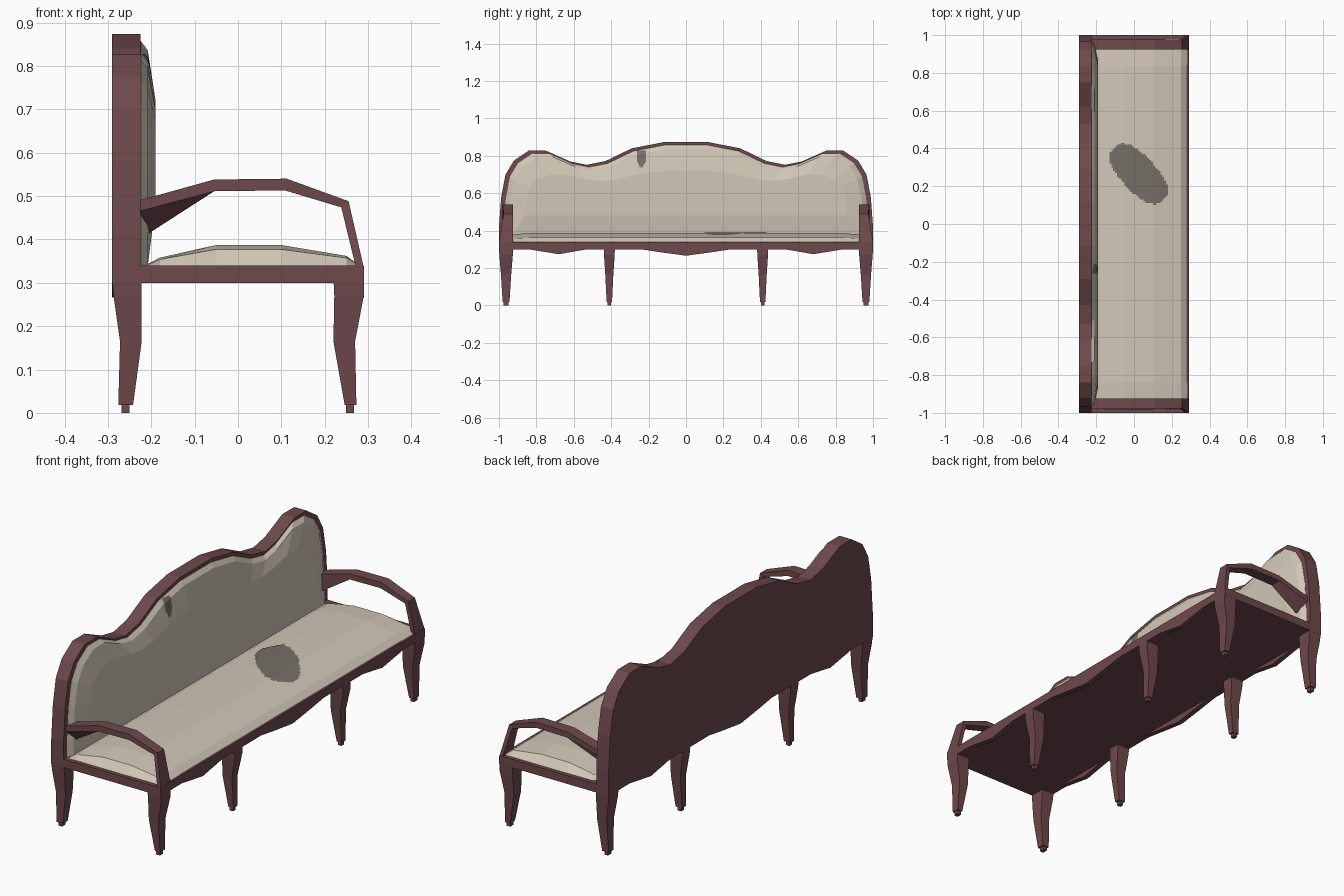
import bpy, bmesh
from mathutils import Vector
from mathutils.bvhtree import BVHTree

if "Cube" in bpy.data.objects:
    bpy.data.objects.remove(bpy.data.objects["Cube"])


def material(name, rgb):
    m = bpy.data.materials.new(name)
    m.diffuse_color = (*rgb, 1)
    m.use_nodes = True
    m.node_tree.nodes["Principled BSDF"].inputs["Base Color"].default_value = m.diffuse_color
    return m


wood = material("dark red wood", (0.156, 0.066, 0.073))
fabric = material("cream fabric", (0.64, 0.57, 0.475))
stain = material("grey stain", (0.18, 0.158, 0.137))


def finish(name, bm, mat, closed=True):
    if closed:
        bmesh.ops.recalc_face_normals(bm, faces=bm.faces)
    me = bpy.data.meshes.new(name)
    bm.to_mesh(me)
    bm.free()
    me.materials.append(mat)
    ob = bpy.data.objects.new(name, me)
    bpy.context.collection.objects.link(ob)
    return ob


def loft(name, rings, mat):
    """Skin a row of equal-length rings and cap both ends."""
    bm = bmesh.new()
    vs = [[bm.verts.new(p) for p in r] for r in rings]
    n = len(rings[0])
    for a, b in zip(vs, vs[1:]):
        for i in range(n):
            j = (i + 1) % n
            bm.faces.new((a[i], a[j], b[j], b[i]))
    bm.faces.new(vs[0][::-1])
    bm.faces.new(vs[-1])
    return finish(name, bm, mat)


def mirrored(half):
    """Complete a half outline (y > 0, from the middle outwards) to both sides."""
    return half + [(-y, z) for y, z in reversed(half) if y > 0]


def rect(x0, x1, y0, y1, z):
    return [(x0, y0, z), (x1, y0, z), (x1, y1, z), (x0, y1, z)]


# Seat frame
loft("seat_frame", [rect(-.29, .29, -1, 1, z) for z in (.30, .34)], wood)

# Wavy back panel
crest = [(.12, .873), (.29, .84), (.43, .772), (.53, .752), (.62, .77), (.75, .828),
         (.84, .828), (.92, .775), (.965, .70), (.988, .58), (1, .42)]
outline = mirrored(crest + [(1, .30)])
loft("back_panel", [[(x, y, z) for y, z in outline] for x in (-.29, -.225)], wood)

# Padded back, stepped inwards from the crest outline
pad = mirrored(crest + [(1, .34)])
steps = [(-.23, .975, .34, .97), (-.224, .975, .34, .97),
         (-.208, .95, .34, .93), (-.19, .86, .48, .45)]
back_pad = loft("back_cushion", [[(x, y * ky, z0 + (z - .34) * kz) for y, z in pad]
                                 for x, ky, z0, kz in steps], fabric)

# Padded seat, domed across and rounded down at both ends
dome = [(-.215, 0), (-.18, .018), (-.05, .047), (.10, .047), (.25, .022), (.28, 0)]
ends = [(-.982, .02), (-.95, .8), (-.84, 1), (.84, 1), (.95, .8), (.982, .02)]
seat_pad = loft("seat_cushion", [[(x, y, .338 + h * k + .002 * k) for x, h in dome]
                                 + [(.28, y, .33), (-.215, y, .33)] for y, k in ends], fabric)

# Scalloped aprons, front and back
scallop = [(0, .266), (.14, .285), (.29, .308), (.41, .30), (.52, .302),
           (.68, .274), (.84, .30), (.93, .308), (.99, .30), (.99, .335)]
for name, xa, xb in (("front_apron", .265, .29), ("back_apron", -.29, -.265)):
    loft(name, [[(x, y, z) for y, z in mirrored(scallop)] for x in (xa, xb)], wood)

# Legs: (z, back edge x, front edge x, half width in y)
front_rows = [(.31, .22, .29, 1), (.27, .222, .29, .95), (.165, .22, .27, .72),
              (.018, .246, .273, .48), (.018, .249, .268, .34), (0, .249, .268, .34)]
back_rows = [(.31, -.29, -.222, 1), (.27, -.287, -.222, .95), (.165, -.272, -.222, .72),
             (.018, -.276, -.242, .48), (.018, -.269, -.25, .34), (0, -.269, -.25, .34)]
for name, rows in (("front_leg", front_rows), ("back_leg", back_rows)):
    for y, half in ((-.962, .038), (-.41, .03), (.41, .03), (.962, .038)):
        loft(name, [rect(a, b, y - half * k, y + half * k, z) for z, a, b, k in rows], wood)

# Armrests: each section is outer top, inner top, inner bottom, outer bottom as (x, z)
sections = [((-.235, .488), (-.235, .488), (-.235, .395), (-.235, .463)),
            ((-.055, .538), (-.055, .538), (-.055, .511), (-.055, .511)),
            ((.112, .540), (.112, .540), (.108, .513), (.108, .513)),
            ((.255, .488), (.255, .488), (.238, .474), (.238, .474)),
            ((.290, .335), (.290, .335), (.272, .335), (.272, .335))]
outer = [.98, .98, .98, .975, 1.0]
for side, name in ((-1, "left_armrest"), (1, "right_armrest")):
    loft(name, [[(x, side * y, z) for (x, z), y in zip(s, (o, .925, .925, o))]
                for s, o in zip(sections, outer)], wood)


# Stains: small cells dropped onto the cushions wherever the rule says so
def stain_patch(name, target, place, direction, inside, us, vs, cell):
    src = bmesh.new()
    src.from_mesh(target.data)
    tree = BVHTree.FromBMesh(src)
    src.free()
    bm = bmesh.new()
    d = Vector(direction)
    for i in range(int((us[1] - us[0]) / cell)):
        for j in range(int((vs[1] - vs[0]) / cell)):
            u, v = us[0] + i * cell, vs[0] + j * cell
            if not inside(u + cell / 2, v + cell / 2):
                continue
            hits = [tree.ray_cast(place(u + a * cell, v + b * cell), d)[0]
                    for a, b in ((0, 0), (1, 0), (1, 1), (0, 1))]
            if all(hits):
                bm.faces.new([bm.verts.new(h - d * .002) for h in hits])
    bmesh.ops.remove_doubles(bm, verts=bm.verts, dist=.0005)
    finish(name, bm, stain, closed=False)


def on_seat(x, y):
    dx, dy = x - .025, y - .265
    along, across = .68 * dx - .73 * dy, .73 * dx + .68 * dy
    return abs(along / .19) ** 2.5 + abs(across / .092) ** 2.5 < 1


def on_back(y, z):
    half = .025 if z > .775 else .025 * max(0, (z - .73) / .045)
    return abs(y + .238) < half


stain_patch("seat_stain", seat_pad, lambda x, y: Vector((x, y, 1)), (0, 0, -1),
            on_seat, (-.2, .25), (.05, .5), .01)
stain_patch("back_stain", back_pad, lambda y, z: Vector((1, y, z)), (-1, 0, 0),
            on_back, (-.28, -.19), (.72, .832), .006)
